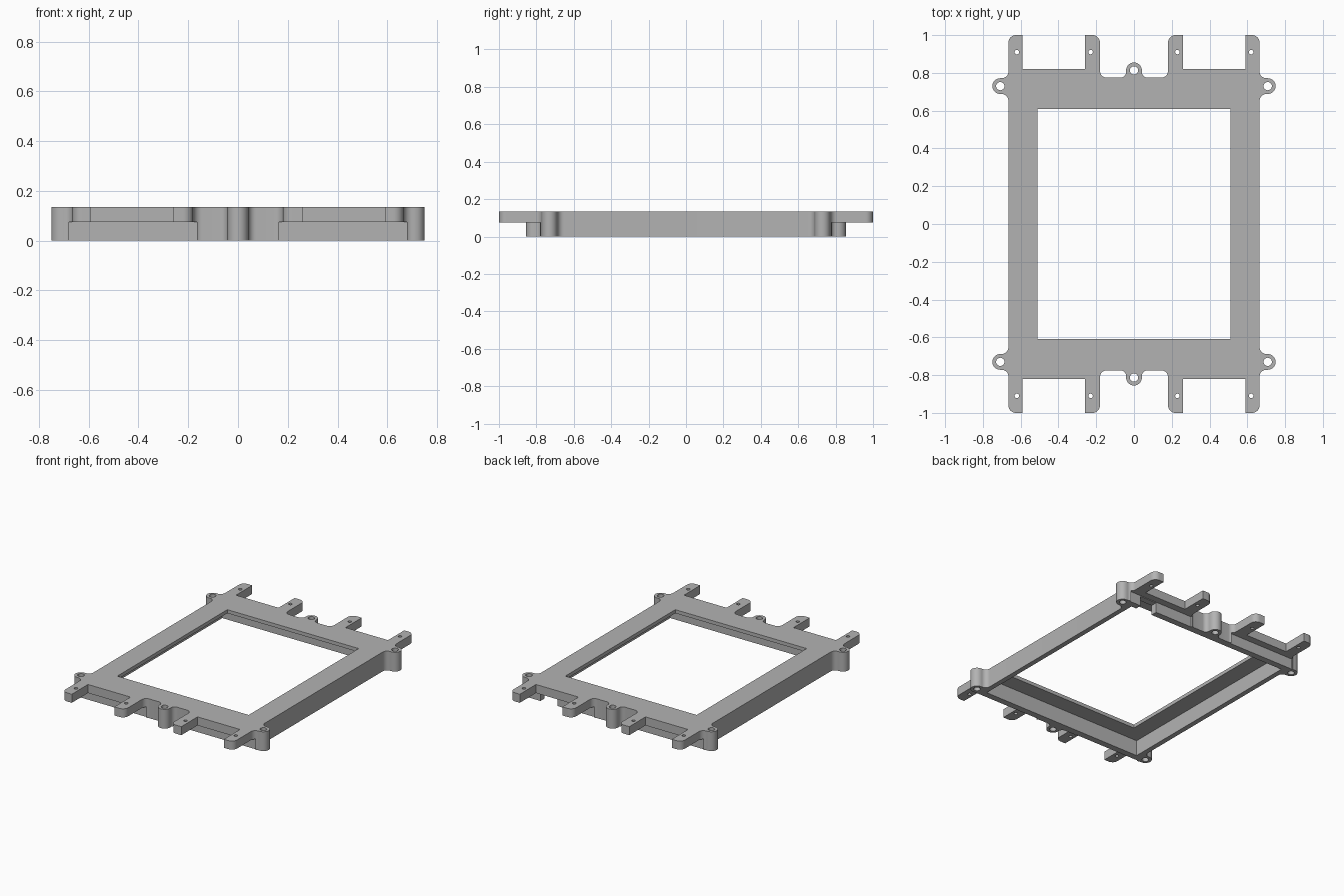
import bpy, bmesh
from math import cos, sin, radians

cube = bpy.data.objects.get("Cube")
if cube:
    bpy.data.objects.remove(cube, do_unlink=True)

HEIGHT = 0.135   # full thickness
SHELF = 0.075    # underside of the tabs
LIP = 0.11       # underside of the thin lip round the window
SIGNS = [(sx, sy) for sx in (1, -1) for sy in (1, -1)]

grey = bpy.data.materials.new("plain_grey")
grey.use_nodes = True
grey.diffuse_color = (0.45, 0.45, 0.45, 1)
grey.node_tree.nodes["Principled BSDF"].inputs["Base Color"].default_value = grey.diffuse_color


def arc(cx, cy, r, start, end, steps=10):
    angles = [radians(start + (end - start) * i / steps) for i in range(steps + 1)]
    return [(cx + r * cos(a), cy + r * sin(a)) for a in angles]


def rectangle(x0, x1, y0, y1):
    return [(x0, y0), (x1, y0), (x1, y1), (x0, y1)]


def prisms(name, outlines, z0, z1):
    """Extrude each closed outline from z0 to z1 in one mesh object."""
    bm = bmesh.new()
    for outline in outlines:
        face = bm.faces.new([bm.verts.new((x, y, z0)) for x, y in outline])
        top = bmesh.ops.extrude_face_region(bm, geom=[face])["geom"]
        moved = [v for v in top if isinstance(v, bmesh.types.BMVert)]
        bmesh.ops.translate(bm, verts=moved, vec=(0, 0, z1 - z0))
    bmesh.ops.recalc_face_normals(bm, faces=bm.faces)
    mesh = bpy.data.meshes.new(name)
    bm.to_mesh(mesh)
    bm.free()
    mesh.materials.append(grey)
    obj = bpy.data.objects.new(name, mesh)
    bpy.context.collection.objects.link(obj)
    return obj


def cut(target, cutter):
    cutter.hide_render = True
    mod = target.modifiers.new("cut", "BOOLEAN")
    mod.operation = "DIFFERENCE"
    mod.solver = "EXACT"
    mod.object = cutter
    bpy.context.view_layer.objects.active = target
    bpy.ops.object.modifier_apply(modifier=mod.name)
    bpy.data.objects.remove(cutter, do_unlink=True)


# Quarter of the outline, from the middle screw boss round to the side wall
quarter = (
    arc(0, 0.813, 0.042, 90, 0)              # middle boss
    + arc(0.072, 0.805, 0.03, 180, 270)      # fillet beside it
    + arc(0.145, 0.81, 0.035, 270, 360)      # corner of the inner tab
    + arc(0.22, 0.96, 0.04, 180, 90)
    + [(0.26, 1), (0.26, 0.82), (0.59, 0.82), (0.59, 1)]
    + arc(0.625, 0.96, 0.04, 90, 0)          # outer tab
    + arc(0.70, 0.807, 0.035, 180, 270)
    + arc(0.708, 0.73, 0.042, 90, -90)       # corner boss
    + arc(0.70, 0.653, 0.035, 90, 180)
)
right_half = quarter + [(x, -y) for x, y in reversed(quarter)]
left_half = [(-x, y) for x, y in reversed(right_half)]
frame = prisms("mounting_frame", [right_half + left_half[1:-1]], 0, HEIGHT)

# Undercut below the tabs at both ends
undercuts = [rectangle(*sorted((sx * 0.165, sx * 0.68)), *sorted((sy * 0.77, sy * 1.1)))
             for sx, sy in SIGNS]
cut(frame, prisms("undercut", undercuts, -0.1, SHELF))

# Recess underneath and window through the lip
cut(frame, prisms("recess", [rectangle(-0.63, 0.63, -0.725, 0.725)], -0.1, LIP))
cut(frame, prisms("window", [rectangle(-0.51, 0.51, -0.61, 0.61)], -0.1, 0.3))

# Cable notch in the back wall
cut(frame, prisms("cable_notch", [rectangle(0.46, 0.59, 0.68, 0.8)], -0.1, 0.07))

# Screw holes in bosses and tabs
holes = [arc(0, sy * 0.813, 0.022, 0, 345, 23) for sy in (1, -1)]
for sx, sy in SIGNS:
    holes.append(arc(sx * 0.708, sy * 0.73, 0.022, 0, 345, 23))
    for x in (0.23, 0.62):
        holes.append(arc(sx * x, sy * 0.91, 0.012, 0, 337.5, 15))
cut(frame, prisms("screw_holes", holes, -0.1, 0.3))

bpy.ops.object.select_all(action="DESELECT")
frame.select_set(True)
bpy.context.view_layer.objects.active = frame
bpy.ops.object.shade_smooth_by_angle(angle=radians(30))
